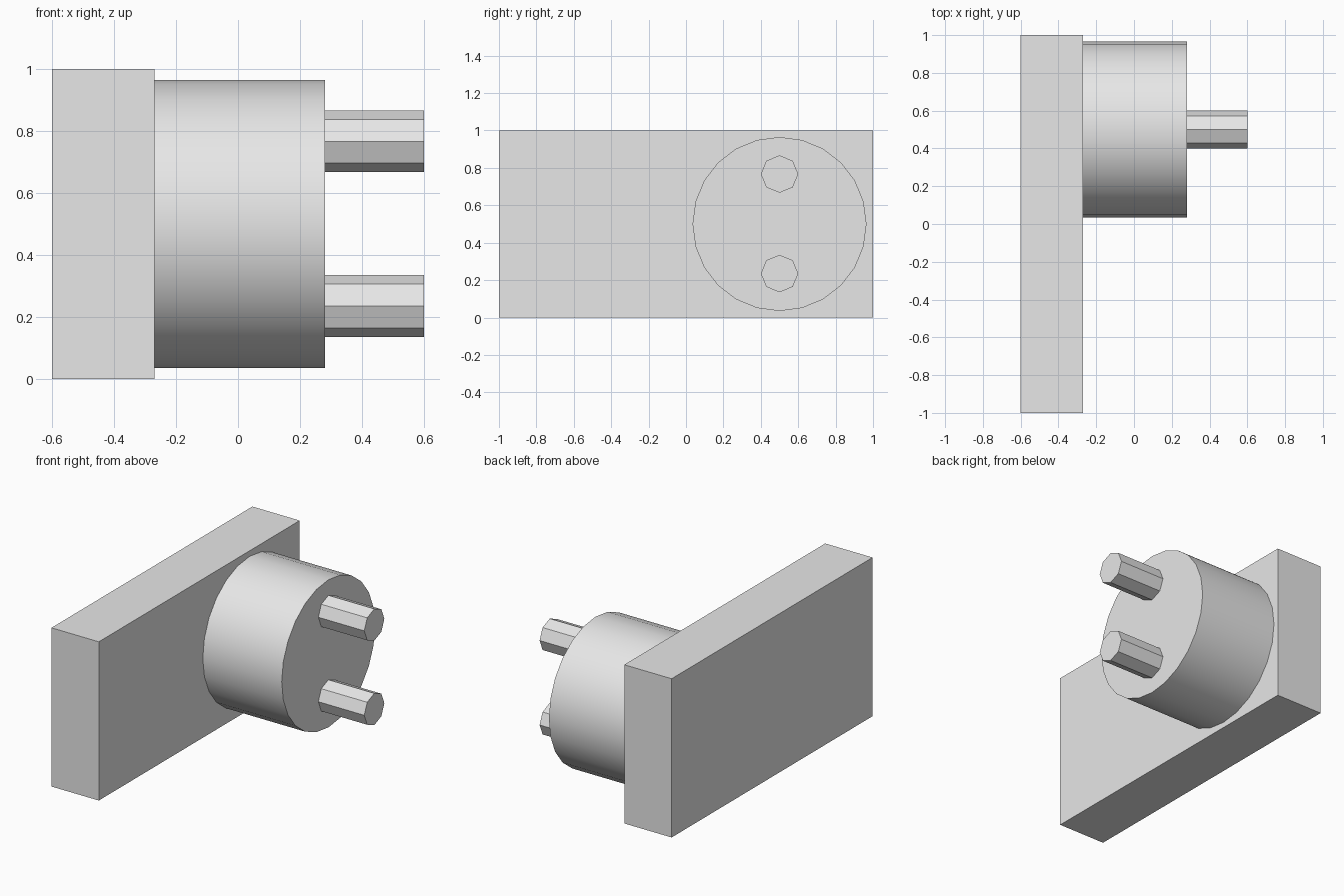
import bpy
from math import radians

cube = bpy.data.objects.get("Cube")
if cube:
    bpy.data.objects.remove(cube, do_unlink=True)

# Single plain grey for every part
grey = bpy.data.materials.new("light_grey")
grey.use_nodes = True
grey.diffuse_color = (0.8, 0.8, 0.8, 1)
grey.node_tree.nodes["Principled BSDF"].inputs["Base Color"].default_value = (0.8, 0.8, 0.8, 1)


def finish(name):
    obj = bpy.context.object
    obj.name = name
    obj.data.materials.append(grey)
    return obj


def rod(name, sides, radius, x0, x1, y, z):
    """Cylinder along x from x0 to x1, with a corner pointing up."""
    bpy.ops.mesh.primitive_cylinder_add(
        vertices=sides, radius=radius, depth=x1 - x0,
        location=((x0 + x1) / 2, y, z), rotation=(0, radians(90), 0))
    return finish(name)


# Upright back plate
bpy.ops.mesh.primitive_cube_add(size=1, location=(-0.435, 0, 0.5))
plate = finish("back_plate")
plate.scale = (0.33, 2, 1)
bpy.ops.object.transform_apply(location=False, rotation=False, scale=True)

# Round plug body, smooth around the side
rod("plug_body", 24, 0.465, -0.27, 0.28, 0.5, 0.5)
bpy.ops.object.shade_smooth_by_angle(angle=radians(30))

# Two faceted prongs
for name, z in (("upper_prong", 0.767), ("lower_prong", 0.235)):
    rod(name, 8, 0.1, 0.28, 0.6, 0.5, z)
